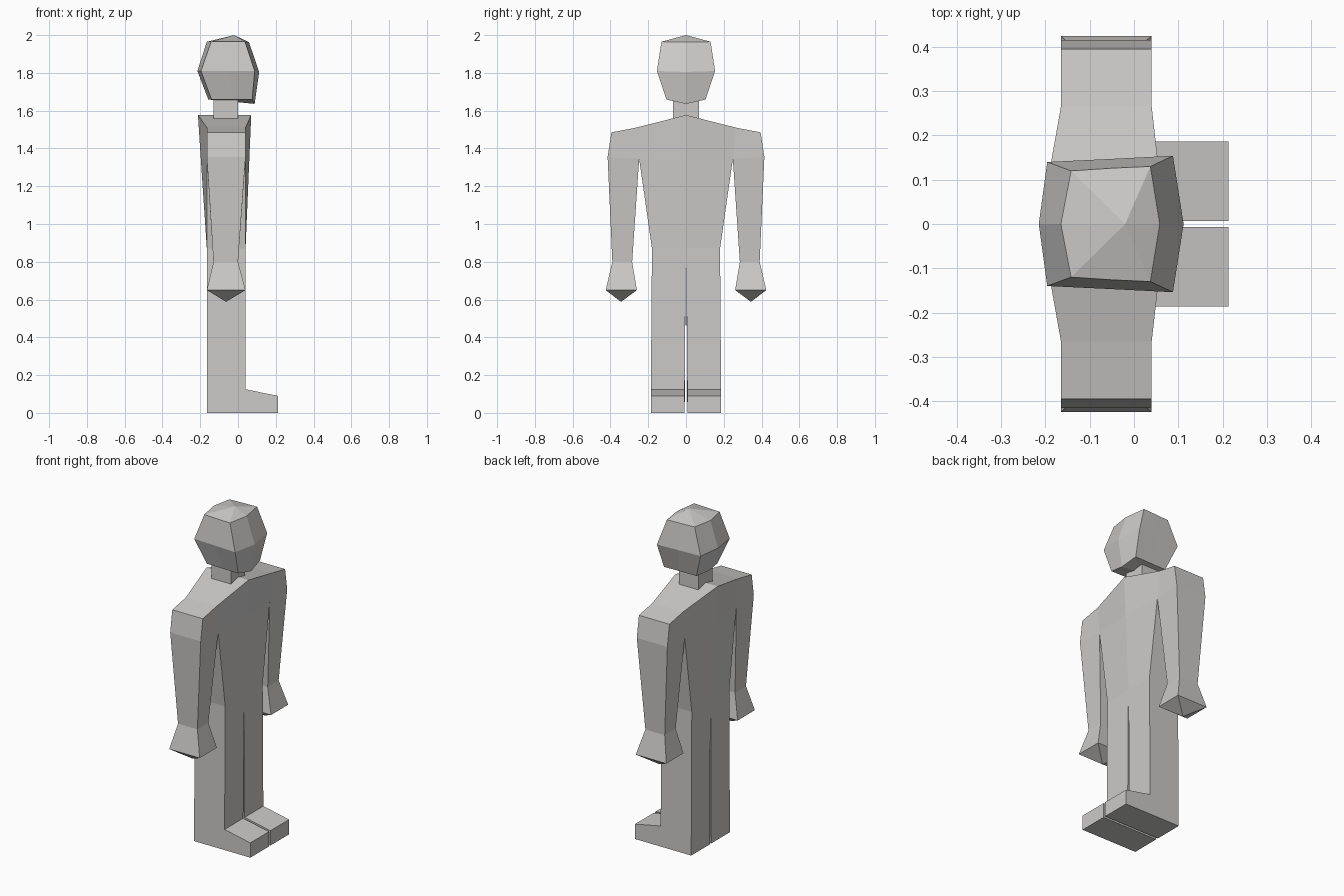
import bpy
import bmesh

if "Cube" in bpy.data.objects:
    bpy.data.objects.remove(bpy.data.objects["Cube"])

grey = bpy.data.materials.new("light grey")
grey.diffuse_color = (0.6, 0.59, 0.58, 1)
grey.use_nodes = True
grey.node_tree.nodes["Principled BSDF"].inputs["Base Color"].default_value = grey.diffuse_color


def finish(name, bm, mirror=True):
    """Clean normals, open the seam on y = 0, and mirror to the other side."""
    bmesh.ops.recalc_face_normals(bm, faces=bm.faces[:])
    if mirror:
        seam = [f for f in bm.faces if all(abs(v.co.y) < 1e-5 for v in f.verts)]
        bmesh.ops.delete(bm, geom=seam, context='FACES')
    me = bpy.data.meshes.new(name)
    bm.to_mesh(me)
    bm.free()
    me.materials.append(grey)
    ob = bpy.data.objects.new(name, me)
    bpy.context.collection.objects.link(ob)
    if mirror:
        m = ob.modifiers.new("mirror", 'MIRROR')
        m.use_axis = (False, True, False)
    return ob


def loft(rings, top=None, bottom=None):
    """Skin a stack of point rings; close ends with a cap or an apex fan."""
    bm = bmesh.new()
    vs = [[bm.verts.new(p) for p in r] for r in rings]
    n = len(vs[0])
    for a, b in zip(vs, vs[1:]):
        for i in range(n):
            bm.faces.new((a[i], a[(i + 1) % n], b[(i + 1) % n], b[i]))
    for ring, tip in ((vs[0], top), (vs[-1], bottom)):
        if tip:
            t = bm.verts.new(tip)
            for i in range(n):
                bm.faces.new((ring[i], ring[(i + 1) % n], t))
        else:
            bm.faces.new(ring)
    return bm


def section(outer, inner, xo=(-0.165, 0.04), xi=None):
    """Four-point ring from an outer and an inner (y, z) point."""
    xi = xi or xo
    return [(xo[0], *outer), (xo[1], *outer), (xi[1], *inner), (xi[0], *inner)]


# Torso: deep at the neck ridge, tapering to the hips
finish("torso", loft([
    section((0.265, 1.51), (0, 1.577), xi=(-0.212, 0.07)),
    section((0.248, 1.345), (0, 1.345), xi=(-0.197, 0.06)),
    section((0.18, 0.87), (0, 0.87)),
    section((0.181, 0.765), (0, 0.765)),
]))

# Arms with flared hands ending in a point
finish("arms", loft([
    section((0.395, 1.485), (0.265, 1.51)),
    section((0.415, 1.355), (0.248, 1.345)),
    section((0.39, 0.8), (0.285, 0.8), (-0.13, 0.0)),
    section((0.425, 0.65), (0.26, 0.65)),
], bottom=(-0.063, 0.344, 0.588)))

# Legs and feet: side profile extruded across y, gap widening downwards
profile = [(-0.165, 0.765), (0.04, 0.765), (0.04, 0.125),
           (0.213, 0.09), (0.213, 0), (-0.165, 0)]
finish("legs", loft([
    [(x, 0.002 if z > 0.7 else 0.007, z) for x, z in profile],
    [(x, 0.181 if z > 0.7 else 0.186, z) for x, z in profile],
]))

# Neck
finish("neck", loft([
    [(x, y, z) for x, y in ((-0.13, -0.068), (0, -0.068), (0, 0.068), (-0.13, 0.068))]
    for z in (1.68, 1.555)
]), mirror=False)


def head_ring(back, corner_b, side, corner_f, front, z, zmid):
    half = [corner_b, side, corner_f]
    left = [(x, y, z) for x, y in half]
    right = [(x, -y, z) for x, y in reversed(half)]
    return [(back, 0, z)] + left + [(front, 0, zmid)] + right


# Faceted head with a low peaked crown and a chin
finish("head", loft([
    head_ring(-0.165, (-0.142, 0.12), (-0.05, 0.126), (0.037, 0.13), 0.058, 1.965, 1.963),
    head_ring(-0.215, (-0.196, 0.14), (-0.05, 0.147), (0.088, 0.154), 0.112, 1.81, 1.805),
    head_ring(-0.157, (-0.14, 0.1), (-0.03, 0.102), (0.075, 0.104), 0.088, 1.659, 1.636),
], top=(-0.02, 0, 2.0), bottom=(-0.03, 0, 1.648)), mirror=False)
